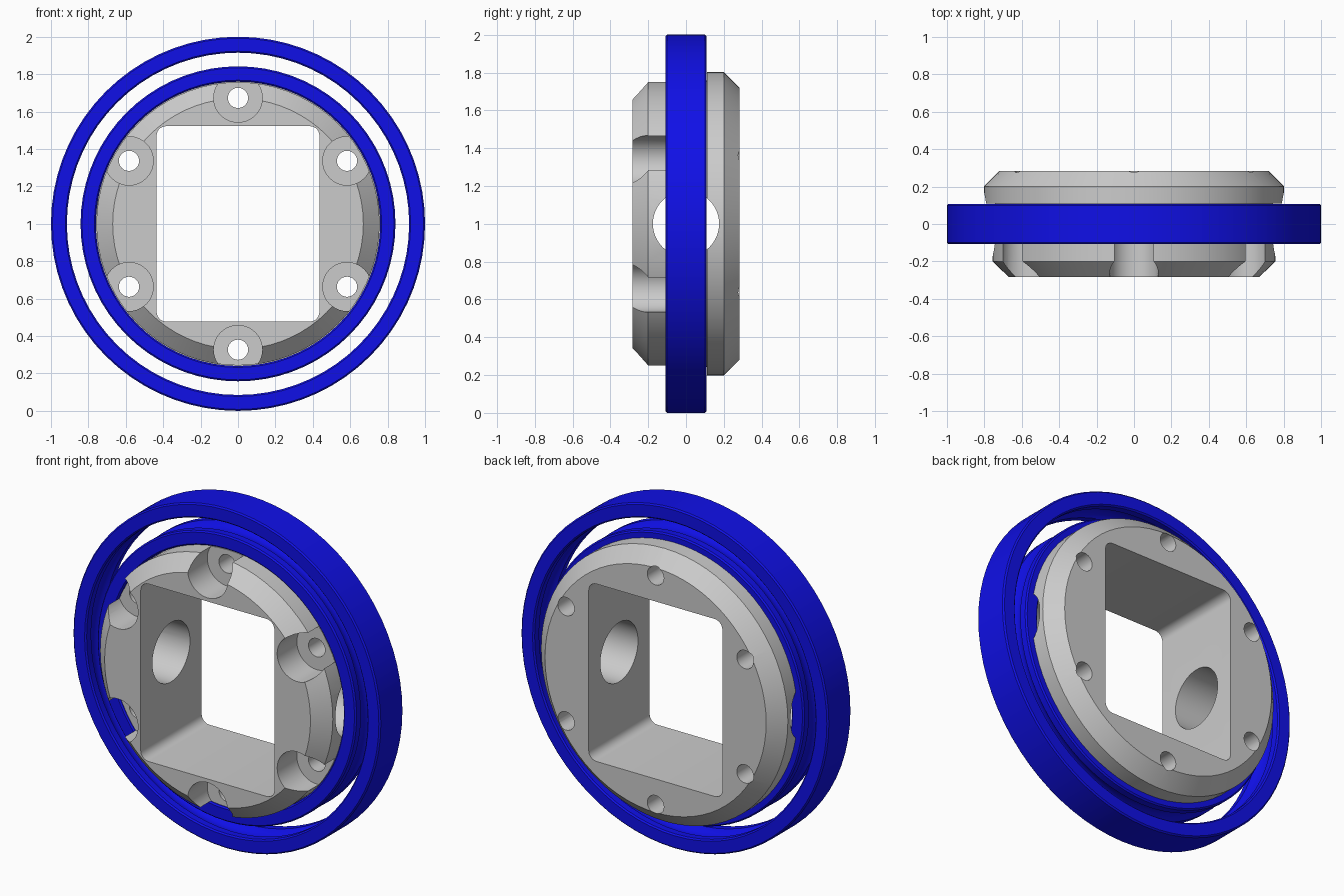
import bpy, bmesh, math
from mathutils import Matrix, Vector

if "Cube" in bpy.data.objects:
    bpy.data.objects.remove(bpy.data.objects["Cube"])

CZ = 1.0  # height of the bearing axis (runs along y)


def new_object(name, bm):
    bmesh.ops.recalc_face_normals(bm, faces=bm.faces)
    mesh = bpy.data.meshes.new(name)
    bm.to_mesh(mesh)
    bm.free()
    ob = bpy.data.objects.new(name, mesh)
    bpy.context.collection.objects.link(ob)
    return ob


def lathe(name, profile, seg=72, closed=True):
    """Turn (radius, y) points about the y axis; closed loop or capped solid."""
    bm = bmesh.new()
    rings = []
    for r, y in profile:
        rings.append([bm.verts.new((r * math.cos(2 * math.pi * i / seg), y,
                                    CZ + r * math.sin(2 * math.pi * i / seg)))
                      for i in range(seg)])
    pairs = list(zip(rings, rings[1:]))
    if closed:
        pairs.append((rings[-1], rings[0]))
    else:
        bm.faces.new(rings[0])
        bm.faces.new(rings[-1])
    for a, b in pairs:
        for i in range(seg):
            j = (i + 1) % seg
            bm.faces.new((a[i], a[j], b[j], b[i]))
    return new_object(name, bm)


def cylinder(center, radius, length, axis, seg=40):
    bm = bmesh.new()
    rot = Vector((0, 0, 1)).rotation_difference(Vector(axis)).to_matrix().to_4x4()
    bmesh.ops.create_cone(bm, cap_ends=True, segments=seg, radius1=radius, radius2=radius,
                          depth=length, matrix=Matrix.Translation(center) @ rot)
    return new_object("cutter", bm)


def rounded_box(hx, hz, depth, r):
    bm = bmesh.new()
    outline = []
    for k, (sx, sz) in enumerate([(1, 1), (-1, 1), (-1, -1), (1, -1)]):
        for i in range(7):
            a = math.pi / 2 * (k + i / 6)
            outline.append(bm.verts.new((sx * (hx - r) + r * math.cos(a), -depth / 2,
                                         CZ + sz * (hz - r) + r * math.sin(a))))
    face = bm.faces.new(outline)
    ext = bmesh.ops.extrude_face_region(bm, geom=[face])
    bmesh.ops.translate(bm, vec=(0, depth, 0),
                        verts=[v for v in ext["geom"] if isinstance(v, bmesh.types.BMVert)])
    return new_object("cutter", bm)


def cut(ob, cutter):
    cutter.hide_render = True
    mod = ob.modifiers.new("cut", "BOOLEAN")
    mod.operation = "DIFFERENCE"
    mod.solver = "EXACT"
    mod.object = cutter
    bpy.context.view_layer.objects.active = ob
    bpy.ops.object.modifier_apply(modifier=mod.name)
    bpy.data.objects.remove(cutter, do_unlink=True)


def smooth(ob):
    bpy.ops.object.select_all(action="DESELECT")
    ob.select_set(True)
    bpy.context.view_layer.objects.active = ob
    bpy.ops.object.shade_smooth_by_angle(angle=math.radians(30))


# Hub: chamfered turned body with a wider shoulder behind the bearing
hub = lathe("hub", [(0.67, -0.283), (0.757, -0.2), (0.757, 0.11),
                    (0.803, 0.11), (0.803, 0.2), (0.72, 0.283)], closed=False)
# Square window and cross hole
cut(hub, rounded_box(0.435, 0.522, 1.0, 0.05))
cut(hub, cylinder((0, 0, CZ), 0.175, 2.0, (1, 0, 0), 48))
# Six bolt holes with deep counterbores open to the front
for i in range(6):
    a = math.radians(30 + 60 * i)
    x, z = 0.673 * math.cos(a), CZ + 0.673 * math.sin(a)
    cut(hub, cylinder((x, -0.3, z), 0.13, 0.4, (0, 1, 0)))
    cut(hub, cylinder((x, 0, z), 0.054, 1.0, (0, 1, 0), 24))

# Bearing races with facing ball grooves
blue = bpy.data.materials.new("blue")
blue.diffuse_color = (0.005, 0.005, 0.8, 1)
blue.use_nodes = True
blue.node_tree.nodes["Principled BSDF"].inputs["Base Color"].default_value = blue.diffuse_color


def race(name, back, face):
    """Ring from radius 'back' to grooved radius 'face', chamfered corners."""
    s = 1 if face > back else -1
    c, w, pitch, ball = 0.008, 0.108, 0.878, 0.07
    half = math.acos(abs(pitch - face) / ball)
    groove = [(pitch - s * ball * math.cos(t), ball * math.sin(t))
              for t in [half * (k / 5 - 1) for k in range(11)]]
    ob = lathe(name, [(back, w - c), (back + s * c, w), (face - s * c, w), (face, w - c)]
               + groove[::-1]
               + [(face, c - w), (face - s * c, -w), (back + s * c, -w), (back, c - w)])
    ob.data.materials.append(blue)
    return ob


outer_race = race("outer_race", 1.0, 0.915)
inner_race = race("inner_race", 0.76, 0.842)

for ob in (hub, outer_race, inner_race):
    smooth(ob)
